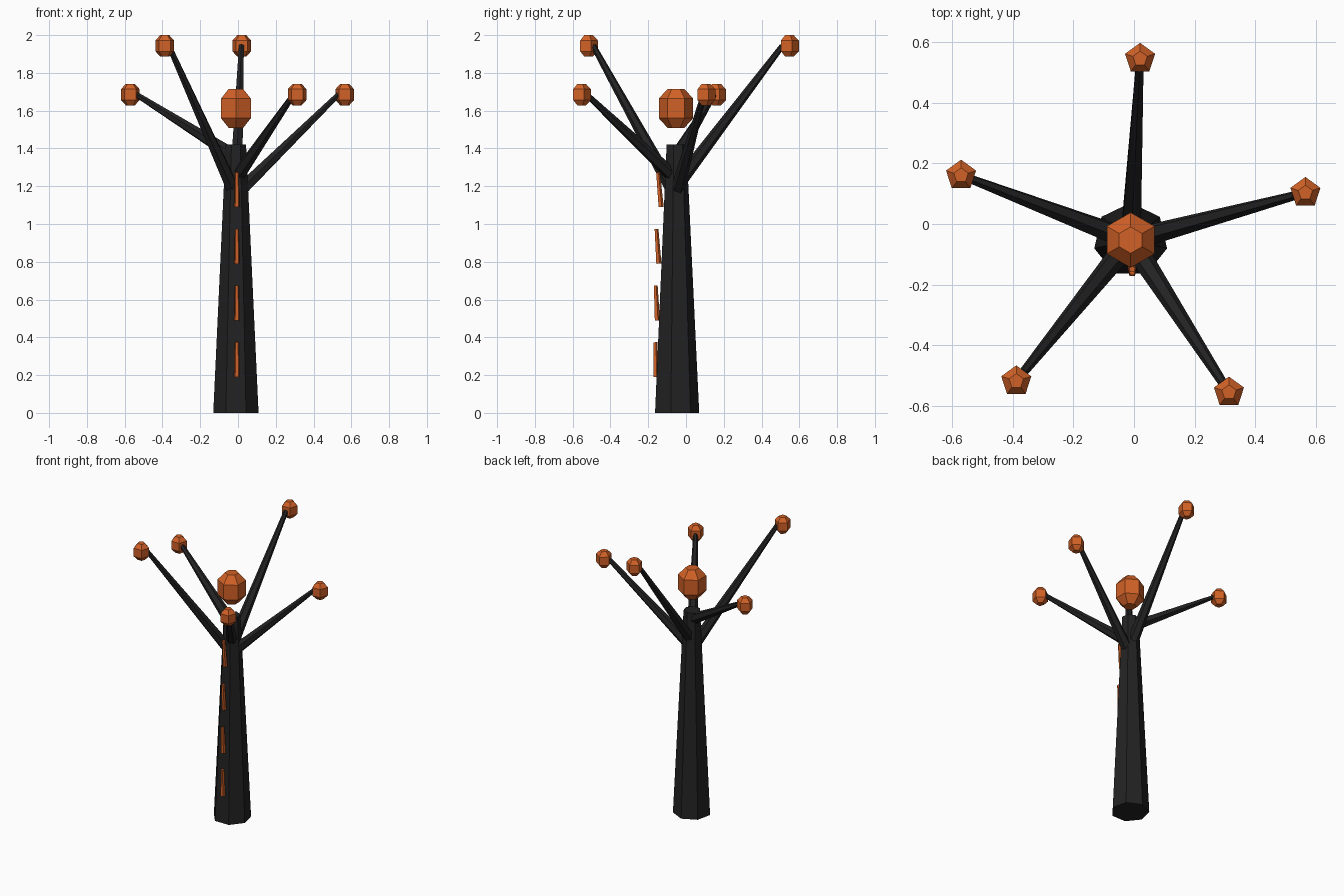
import bpy, math
from mathutils import Vector

cube = bpy.data.objects.get("Cube")
if cube:
    bpy.data.objects.remove(cube, do_unlink=True)


def make_material(name, color):
    mat = bpy.data.materials.new(name)
    mat.use_nodes = True
    mat.diffuse_color = color
    mat.node_tree.nodes["Principled BSDF"].inputs["Base Color"].default_value = color
    return mat


bark = make_material("charcoal bark", (0.016, 0.016, 0.016, 1))
ember = make_material("ember orange", (0.64, 0.12, 0.02, 1))


def lathe(name, profile, sides, mat, origin, direction=(0, 0, 1)):
    """Stack flat-shaded rings of (radius, height), first vertex towards +y."""
    rot = Vector((0, 0, 1)).rotation_difference(Vector(direction))
    verts, faces = [], []
    for r, h in profile:
        for i in range(sides):
            a = math.tau * i / sides
            verts.append(rot @ Vector((-r * math.sin(a), r * math.cos(a), h)) + Vector(origin))
    for k in range(len(profile) - 1):
        for i in range(sides):
            j = (i + 1) % sides
            low, high = k * sides, (k + 1) * sides
            faces.append((low + i, low + j, high + j, high + i))
    faces.append(tuple(reversed(range(sides))))
    faces.append(tuple(range(len(verts) - sides, len(verts))))
    mesh = bpy.data.meshes.new(name)
    mesh.from_pydata(verts, [], faces)
    mesh.materials.append(mat)
    obj = bpy.data.objects.new(name, mesh)
    bpy.context.collection.objects.link(obj)
    return obj


def rod(name, start, end, r0, r1, sides, mat):
    start, end = Vector(start), Vector(end)
    axis = end - start
    return lathe(name, [(r0, 0), (r1, axis.length)], sides, mat, start, axis)


def bulb(name, center, radius, half, sides):
    profile = [(radius * 0.48, -half), (radius, -half / 2),
               (radius, half / 2), (radius * 0.48, half)]
    return lathe(name, profile, sides, ember, center)


# Seven-sided tapering trunk
CX, CY = -0.011, -0.053
lathe("trunk", [(0.123, 0), (0.055, 1.42)], 7, bark, (CX, CY, 0))

# Branches, each ending in a small bulb: base height, bulb centre
branches = {
    "back": (1.20, (0.02, 0.545, 1.943)),
    "right": (1.355, (-0.57, 0.16, 1.685)),
    "left": (1.155, (0.565, 0.103, 1.685)),
    "front_right": (1.15, (-0.388, -0.518, 1.943)),
    "front_left": (1.24, (0.313, -0.555, 1.685)),
}
for side, (base_z, tip) in branches.items():
    center = Vector(tip)
    inward = Vector((CX - center.x, CY - center.y, 0)).normalized()
    rod(side + "_branch", (CX, CY, base_z), center + inward * 0.035, 0.038, 0.015, 6, bark)
    bulb(side + "_bulb", center, 0.052, 0.057, 5)

# Large bulb hovering over the trunk
bulb("crown_bulb", (CX, -0.053, 1.612), 0.091, 0.104, 6)

# Glowing slivers up the front
for i, y in enumerate((-0.161, -0.157, -0.151, -0.141)):
    z = 0.19 + 0.3 * i
    tilt = 0.002 + 0.002 * i
    rod(f"sliver_{i + 1}", (-0.006, y + tilt, z), (-0.006, y - tilt, z + 0.184),
        0.015, 0.011, 5, ember)
